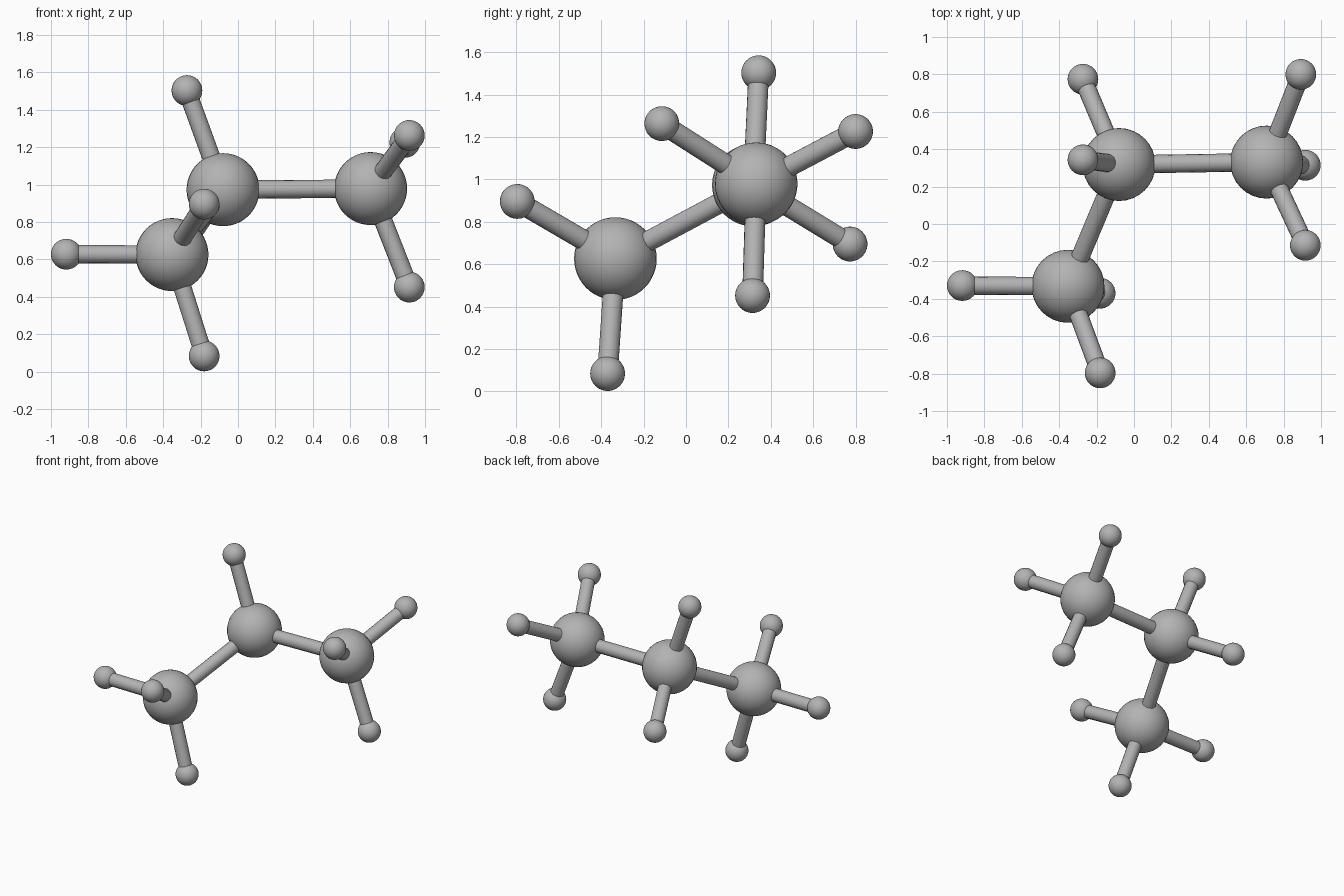
import bpy
import math
from mathutils import Vector

cube = bpy.data.objects.get("Cube")
if cube:
    bpy.data.objects.remove(cube, do_unlink=True)

# Single grey material
grey = bpy.data.materials.new("grey")
grey.use_nodes = True
color = (0.45, 0.45, 0.45, 1)
grey.diffuse_color = color
grey.node_tree.nodes["Principled BSDF"].inputs["Base Color"].default_value = color

LARGE, SMALL, ROD = 0.195, 0.082, 0.049


def finish(name):
    obj = bpy.context.object
    obj.name = name
    obj.data.materials.append(grey)
    bpy.ops.object.shade_smooth_by_angle(angle=math.radians(40))
    return obj


def ball(name, center, radius):
    bpy.ops.mesh.primitive_uv_sphere_add(
        segments=32, ring_count=24, radius=radius, location=center)
    return finish(name)


def rod(name, start, end):
    a, b = Vector(start), Vector(end)
    bpy.ops.mesh.primitive_cylinder_add(
        vertices=16, radius=ROD, depth=(b - a).length, location=(a + b) / 2)
    obj = finish(name)
    obj.rotation_euler = (b - a).to_track_quat("Z", "Y").to_euler()
    return obj


# Large balls, each with the small balls attached to it
groups = {
    "front": ((-0.353, -0.333, 0.626),
              [(-0.918, -0.329, 0.628), (-0.181, -0.796, 0.896), (-0.181, -0.370, 0.084)]),
    "middle": ((-0.080, 0.318, 0.973),
               [(-0.273, 0.343, 1.503), (-0.273, 0.774, 0.695)]),
    "left": ((0.709, 0.331, 0.979),
             [(0.916, 0.314, 0.452), (0.916, -0.114, 1.263), (0.892, 0.800, 1.226)]),
}

for group, (center, tips) in groups.items():
    ball(group + "_large_ball", center, LARGE)
    for i, tip in enumerate(tips, 1):
        ball(f"{group}_small_ball_{i}", tip, SMALL)
        rod(f"{group}_rod_{i}", center, tip)

# Rods joining the large balls
for group in ("front", "left"):
    rod(group + "_connecting_rod", groups["middle"][0], groups[group][0])
